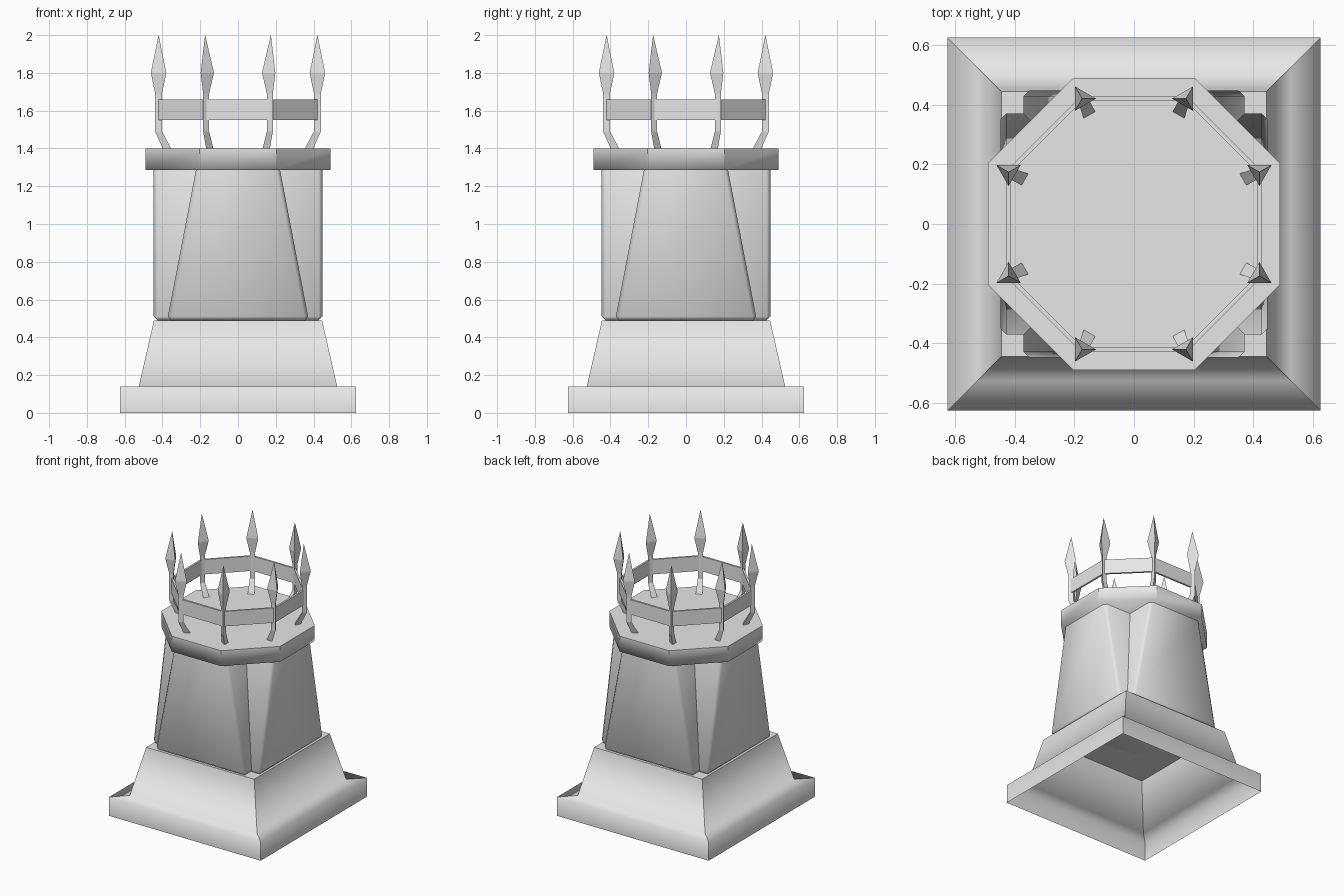
import bpy, bmesh, math

if "Cube" in bpy.data.objects:
    bpy.data.objects.remove(bpy.data.objects["Cube"], do_unlink=True)

clay = bpy.data.materials.new("pale_grey_clay")
clay.use_nodes = True
grey = (0.8, 0.8, 0.8, 1)
clay.diffuse_color = grey
clay.node_tree.nodes["Principled BSDF"].inputs["Base Color"].default_value = grey


def polygon(sides, apothem, z):
    """Regular polygon ring with flats facing the axes, counterclockwise."""
    r = apothem / math.cos(math.pi / sides)
    return [(r * math.cos(math.tau * (i + 0.5) / sides),
             r * math.sin(math.tau * (i + 0.5) / sides), z) for i in range(sides)]


def rectangle(hx, hy, z):
    return [(hx, hy, z), (-hx, hy, z), (-hx, -hy, z), (hx, -hy, z)]


def loft(bm, rings, bottom=False, top=False, closed=False, sharp_rings=()):
    """Skin between rings; edges running along the skin stay sharp."""
    vs = [[bm.verts.new(p) for p in ring] for ring in rings]
    n = len(vs[0])
    pairs = list(zip(vs, vs[1:]))
    if closed:
        pairs.append((vs[-1], vs[0]))
    for a, b in pairs:
        for i in range(n):
            j = (i + 1) % n
            bm.faces.new((a[i], a[j], b[j], b[i]))
    if bottom:
        bm.faces.new(vs[0][::-1])
    if top:
        bm.faces.new(vs[-1])
    for a, b in pairs:
        for i in range(n):
            bm.edges.get((a[i], b[i])).smooth = False
    for k in sharp_rings:
        for i in range(n):
            bm.edges.get((vs[k][i], vs[k][(i + 1) % n])).smooth = False


def finish(bm, name, smooth=True):
    mesh = bpy.data.meshes.new(name)
    for f in bm.faces:
        f.smooth = smooth
    bm.to_mesh(mesh)
    bm.free()
    mesh.materials.append(clay)
    obj = bpy.data.objects.new(name, mesh)
    bpy.context.collection.objects.link(obj)
    return obj


# Hollow square plinth with a tapered step
bm = bmesh.new()
loft(bm, [polygon(4, a, z) for a, z in
          ((0.625, 0), (0.625, 0.14), (0.525, 0.14), (0.445, 0.49))],
     top=True, sharp_rings=(3,))
finish(bm, "plinth")

# Pot body: two crossing slabs that narrow upward, softly bevelled
for name, swap in (("body_front_to_back", False), ("body_side_to_side", True)):
    bm = bmesh.new()
    rings = []
    for half, z in ((0.375, 0.49), (0.22, 1.3)):
        rings.append(rectangle(0.447, half, z) if swap else rectangle(half, 0.447, z))
    loft(bm, rings, bottom=True)
    for e in bm.edges:
        e.smooth = True
    bmesh.ops.bevel(bm, geom=[e for e in bm.edges if not e.is_boundary],
                    offset=0.02, segments=1, affect='EDGES')
    finish(bm, name)

# Octagonal cap slab
bm = bmesh.new()
loft(bm, [polygon(8, 0.49, 1.285), polygon(8, 0.49, 1.4)],
     bottom=True, top=True, sharp_rings=(1,))
finish(bm, "cap")

# Thin octagonal band around the spikes
bm = bmesh.new()
loft(bm, [polygon(8, a, z) for a, z in
          ((0.428, 1.55), (0.428, 1.66), (0.414, 1.66), (0.414, 1.55))], closed=True)
finish(bm, "band", smooth=False)

# Eight three-sided spear spikes, each with a foot bent inward
SPIKE = ((1.395, -0.05, 0.026), (1.49, 0, 0.021), (1.69, 0, 0.021),
         (1.8, 0, 0.047), (2.0, 0, 0.0005))
for k in range(8):
    around = math.tau * (k + 0.5) / 8
    flat = math.tau * round(k / 2 + 0.01) / 4 if k % 2 else math.tau * (k / 2) / 4
    # each spike's edge points along the nearest axis-facing side, to its middle
    if k % 2:
        flat = math.tau * ((k + 1) // 2) / 4
        turn = flat + math.pi / 2
    else:
        turn = flat - math.pi / 2
    rings = []
    for z, shift, r in SPIKE:
        cx = (0.455 + shift) * math.cos(around)
        cy = (0.455 + shift) * math.sin(around)
        rings.append([(cx + r * math.cos(turn + math.tau * i / 3),
                       cy + r * math.sin(turn + math.tau * i / 3), z) for i in range(3)])
    bm = bmesh.new()
    loft(bm, rings, bottom=True, top=True)
    finish(bm, f"spike_{k + 1}", smooth=False)
